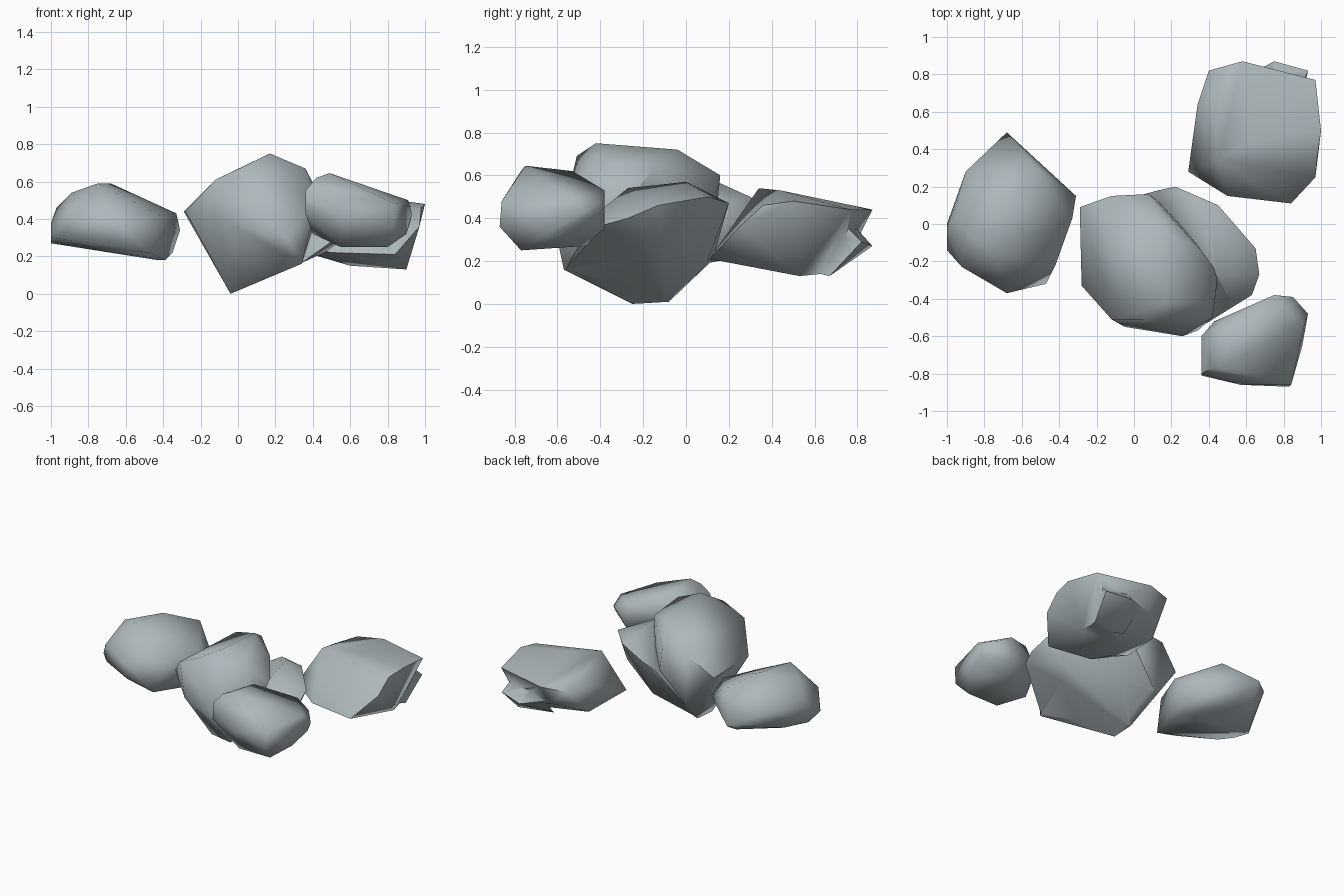
import bpy, bmesh, math

stone = bpy.data.materials.new("blue grey stone")
stone.diffuse_color = (0.42, 0.48, 0.50, 1)


def hull(name, points):
    """Convex lump spanned by its corner points."""
    mesh = bpy.data.meshes.new(name)
    bm = bmesh.new()
    verts = [bm.verts.new(p) for p in points]
    bmesh.ops.convex_hull(bm, input=verts)
    loose = [v for v in bm.verts if not v.link_faces]
    bmesh.ops.delete(bm, geom=loose, context='VERTS')
    bmesh.ops.recalc_face_normals(bm, faces=bm.faces)
    bm.to_mesh(mesh)
    bm.free()
    mesh.materials.append(stone)
    obj = bpy.data.objects.new(name, mesh)
    bpy.context.collection.objects.link(obj)
    return obj


def rock(name, points, bump=None):
    """One boulder, optionally fused with a second lump."""
    obj = hull(name, points)
    bpy.ops.object.select_all(action='DESELECT')
    obj.select_set(True)
    bpy.context.view_layer.objects.active = obj
    if bump:
        other = hull(name + "_bump", bump)
        mod = obj.modifiers.new("fuse", 'BOOLEAN')
        mod.operation = 'UNION'
        mod.solver = 'EXACT'
        mod.object = other
        bpy.ops.object.modifier_apply(modifier=mod.name)
        bpy.data.objects.remove(other)
    bpy.ops.object.shade_smooth_by_angle(angle=math.radians(70))


# Left boulder
rock("left_boulder", [
    (-1, 0, .27), (-1, -.14, .3), (-1, -.02, .38), (-.97, .03, .46),
    (-.92, -.23, .42), (-.92, -.22, .29), (-.9, .28, .43), (-.89, -.05, .54),
    (-.75, -.15, .59), (-.68, .1, .59), (-.52, .3, .5), (-.68, .49, .34),
    (-.68, -.37, .4), (-.66, -.35, .28), (-.47, -.32, .22), (-.42, -.22, .42),
    (-.31, .15, .34), (-.33, .03, .43), (-.35, .05, .22), (-.39, -.05, .18),
    (-.43, .05, .18), (-.62, .3, .23), (-.9, .15, .26)])

# Large centre boulder, with a broad shoulder on its right and back
rock("centre_boulder", [
    (-.29, .09, .44), (-.28, -.33, .44), (-.12, -.51, .61), (-.12, .15, .58),
    (.05, -.51, .69), (.17, -.42, .75), (.17, -.04, .72), (.36, -.42, .67),
    (.36, -.14, .64), (.08, .16, .6), (.42, -.5, .5), (.45, -.27, .5),
    (.26, -.6, .3), (-.05, -.55, .38), (.34, -.57, .16), (-.04, -.25, 0),
    (-.04, -.08, .01), (.18, .08, .22), (-.08, .12, .2)],
    [(.13, .18, .42), (.22, .2, .47), (.45, .1, .5), (.65, -.13, .46),
     (.67, -.27, .4), (.63, -.38, .37), (.52, -.42, .42), (.4, 0, .57),
     (.45, -.27, .54), (.2, .1, .2), (.46, -.2, .22), (.55, -.1, .28),
     (.34, -.56, .165), (-.03, -.24, .005), (-.03, -.085, .015),
     (-.07, .125, .21)])

# Front right boulder
rock("front_right_boulder", [
    (.36, -.81, .43), (.36, -.8, .55), (.36, -.6, .5), (.42, -.77, .62),
    (.49, -.75, .645), (.5, -.53, .62), (.43, -.52, .48), (.75, -.38, .53),
    (.75, -.38, .35), (.85, -.39, .47), (.93, -.48, .43), (.91, -.54, .5),
    (.92, -.5, .38), (.84, -.86, .48), (.83, -.87, .36), (.57, -.86, .42),
    (.8, -.77, .25), (.55, -.77, .25), (.7, -.48, .27), (.4, -.65, .32),
    (.9, -.65, .32)])

# Back right boulder with a small lump low on its back
rock("back_right_boulder", [
    (.45, .34, .54), (.62, .44, .53), (.4, .82, .43), (.58, .87, .44),
    (.97, .77, .44), (1, .5, .48), (.98, .36, .46), (.97, .25, .36),
    (.84, .11, .21), (.5, .15, .22), (.29, .28, .27), (.34, .64, .43),
    (.36, .62, .22), (.9, .53, .13), (.6, .53, .15), (.45, .3, .2),
    (.55, .8, .3), (.9, .74, .3), (.88, .63, .14)],
    [(.6, .79, .3), (.75, .87, .27), (.93, .82, .29), (.9, .74, .37),
     (.7, .78, .37), (.9, .67, .13), (.63, .64, .15), (.85, .5, .17)])
